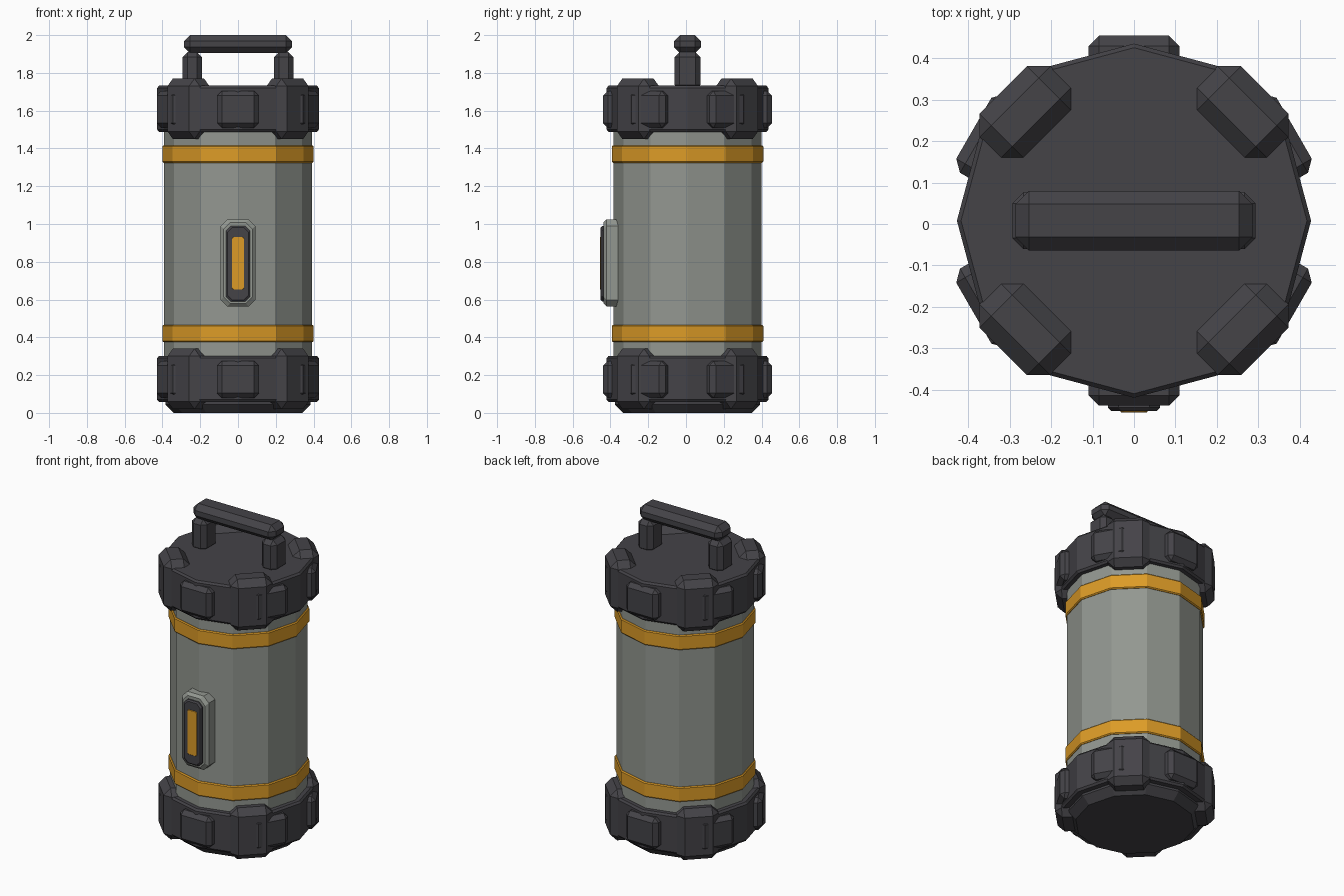
import bpy, bmesh
from math import pi, sin, cos, radians
from mathutils import Matrix, Vector

cube = bpy.data.objects.get("Cube")
if cube:
    bpy.data.objects.remove(cube, do_unlink=True)

CY = 0.008     # y of the lantern axis
SIDES = 12


def material(name, rgb):
    m = bpy.data.materials.new(name)
    m.use_nodes = True
    m.diffuse_color = (*rgb, 1)
    m.node_tree.nodes["Principled BSDF"].inputs["Base Color"].default_value = (*rgb, 1)
    return m


DARK = material("dark_rubber", (0.058, 0.056, 0.064))
GREY = material("grey_metal", (0.29, 0.31, 0.28))
ORANGE = material("amber_orange", (0.72, 0.33, 0.02))


def finish(name, bm, mat):
    bmesh.ops.recalc_face_normals(bm, faces=bm.faces)
    me = bpy.data.meshes.new(name)
    bm.to_mesh(me)
    bm.free()
    me.materials.append(mat)
    ob = bpy.data.objects.new(name, me)
    bpy.context.collection.objects.link(ob)
    return ob


def turned(name, profile, mat):
    """Closed 12-sided solid from a (radius, z) profile, bottom to top."""
    bm = bmesh.new()
    rings = [[bm.verts.new((r * cos(2 * pi * i / SIDES), CY + r * sin(2 * pi * i / SIDES), z))
              for i in range(SIDES)] for r, z in profile]
    for low, high in zip(rings, rings[1:]):
        for i in range(SIDES):
            j = (i + 1) % SIDES
            bm.faces.new((low[i], low[j], high[j], high[i]))
    bm.faces.new(rings[0])
    bm.faces.new(rings[-1])
    return finish(name, bm, mat)


def block(name, center, size, chamfer, mat, angle=0.0):
    """Chamfered box, turned about the lantern axis by angle."""
    bm = bmesh.new()
    bmesh.ops.create_cube(bm, size=1)
    bmesh.ops.scale(bm, vec=size, verts=bm.verts)
    bmesh.ops.bevel(bm, geom=bm.edges[:], offset=chamfer, segments=1,
                    affect='EDGES', clamp_overlap=True)
    bmesh.ops.translate(bm, vec=center, verts=bm.verts)
    move = Matrix.Translation(Vector((0, CY, 0))) @ Matrix.Rotation(angle, 4, 'Z')
    bmesh.ops.transform(bm, matrix=move, verts=bm.verts)
    return finish(name, bm, mat)


def plate(name, half_w, z0, z1, y_back, y_front, corner, rim, mat):
    """Upright plate with cut corners and a chamfered front rim."""
    bm = bmesh.new()

    def ring(inset, y):
        w, a, b, c = half_w - inset, z0 + inset, z1 - inset, corner
        pts = [(w, a + c), (w, b - c), (w - c, b), (c - w, b),
               (-w, b - c), (-w, a + c), (c - w, a), (w - c, a)]
        return [bm.verts.new((x, y, z)) for x, z in pts]

    rings = [ring(0, y_back), ring(0, y_front + rim), ring(rim, y_front)]
    for p, q in zip(rings, rings[1:]):
        for i in range(8):
            j = (i + 1) % 8
            bm.faces.new((p[i], p[j], q[j], q[i]))
    bm.faces.new(rings[0])
    bm.faces.new(rings[-1])
    return finish(name, bm, mat)


# Body and trim bands
turned("body", [(0.392, 0.15), (0.392, 1.6)], GREY)
for label, z in (("lower", 0.42), ("upper", 1.37)):
    turned(label + "_band", [(0.395, z - 0.046), (0.401, z - 0.04),
                             (0.401, z + 0.04), (0.395, z + 0.046)], ORANGE)

# End caps with corner lugs and grip pads
for label, z in (("bottom", 0.18), ("top", 1.61)):
    turned(label + "_cap", [(0.418, z - 0.122), (0.428, z - 0.11),
                            (0.428, z + 0.11), (0.418, z + 0.122)], DARK)
    for k in range(4):
        block(f"{label}_lug_{k + 1}", (0.371, 0, z), (0.152, 0.242, 0.32),
              0.04, DARK, radians(45 + 90 * k))
    for k in range(6):
        block(f"{label}_pad_{k + 1}", (0.39, 0, z - 0.003), (0.114, 0.22, 0.196),
              0.025, DARK, radians(30 + 60 * k))

# Tapered foot
turned("foot", [(0.34, 0.0), (0.385, 0.045), (0.385, 0.08)], DARK)

# Carry handle
for label, side in (("left", 1), ("right", -1)):
    block(label + "_handle_post", (0.242 * side, 0, 1.81), (0.104, 0.138, 0.2), 0.027, DARK)
block("handle_bar", (0, 0, 1.952), (0.572, 0.144, 0.096), 0.032, DARK)

# Front switch
plate("switch_frame", 0.092, 0.563, 1.025, -0.33, -0.436, 0.035, 0.016, GREY)
plate("switch_pad", 0.063, 0.59, 0.99, -0.40, -0.452, 0.025, 0.008, DARK)
plate("switch_light", 0.033, 0.652, 0.932, -0.449, -0.455, 0.008, 0.002, ORANGE)
